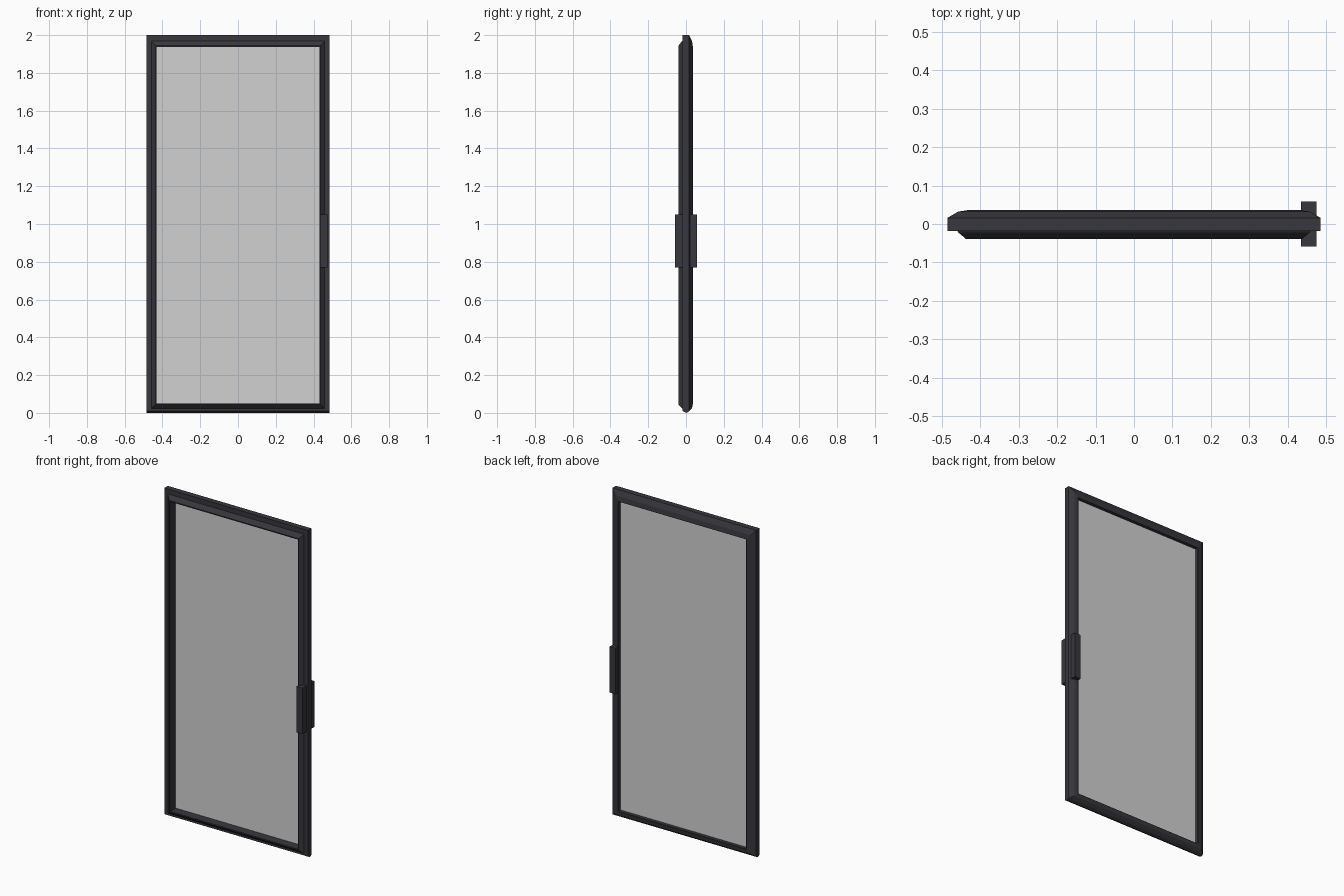
import bpy, bmesh

if "Cube" in bpy.data.objects:
    bpy.data.objects.remove(bpy.data.objects["Cube"])

HW, H = 0.485, 2.0      # half width and height of the door
LIP = 0.054             # visible frame width
LOW, HIGH = 0.9, 1.15   # bottom rail is narrower than the top rail
GLASS_Y = 0.015


def material(name, color):
    m = bpy.data.materials.new(name)
    m.diffuse_color = color
    m.use_nodes = True
    m.node_tree.nodes["Principled BSDF"].inputs["Base Color"].default_value = m.diffuse_color
    return m


def finish(bm, name, mat):
    bmesh.ops.recalc_face_normals(bm, faces=bm.faces)
    me = bpy.data.meshes.new(name)
    bm.to_mesh(me)
    bm.free()
    me.materials.append(mat)
    ob = bpy.data.objects.new(name, me)
    bpy.context.collection.objects.link(ob)
    return ob


def box(name, lo, hi, mat):
    bm = bmesh.new()
    bmesh.ops.create_cube(bm, size=1)
    for v in bm.verts:
        for i in range(3):
            v.co[i] = (lo[i] + hi[i]) / 2 + v.co[i] * (hi[i] - lo[i])
    return finish(bm, name, mat)


dark = material("dark_metal", (0.038, 0.038, 0.047, 1))
clear = material("grey_glass", (0.64, 0.64, 0.64, 0.6))

# Door frame: mitred sweep of an (inset, y, bottom chamfer) profile
profile = [(0, -0.018, 0.01), (0, 0, 0), (0, 0.016, 0.008), (0.027, 0.032, 0),
           (0.052, 0.036, 0), (LIP, 0.035, 0), (LIP, -0.038, 0),
           (0.048, -0.039, 0), (0.028, -0.022, 0), (0.026, -0.018, 0)]
bm = bmesh.new()
rings = []
for d, y, chamfer in profile:
    x, lo, hi = HW - d, d * LOW + chamfer, H - d * HIGH
    rings.append([bm.verts.new(c) for c in
                  ((-x, y, lo), (x, y, lo), (x, y, hi), (-x, y, hi))])
for i, a in enumerate(rings):
    b = rings[(i + 1) % len(rings)]
    for j in range(4):
        k = (j + 1) % 4
        bm.faces.new((a[j], a[k], b[k], b[j]))
finish(bm, "door_frame", dark)

# Glass pane
bm = bmesh.new()
x, lo, hi = HW - LIP, LIP * LOW, H - LIP * HIGH
bm.faces.new([bm.verts.new(c) for c in
              ((-x, GLASS_Y, lo), (x, GLASS_Y, lo), (x, GLASS_Y, hi), (-x, GLASS_Y, hi))])
finish(bm, "glass_pane", clear)

# Handle block passing through the right stile
box("handle", (0.434, -0.058, 0.77), (0.475, 0.058, 1.05), dark)
